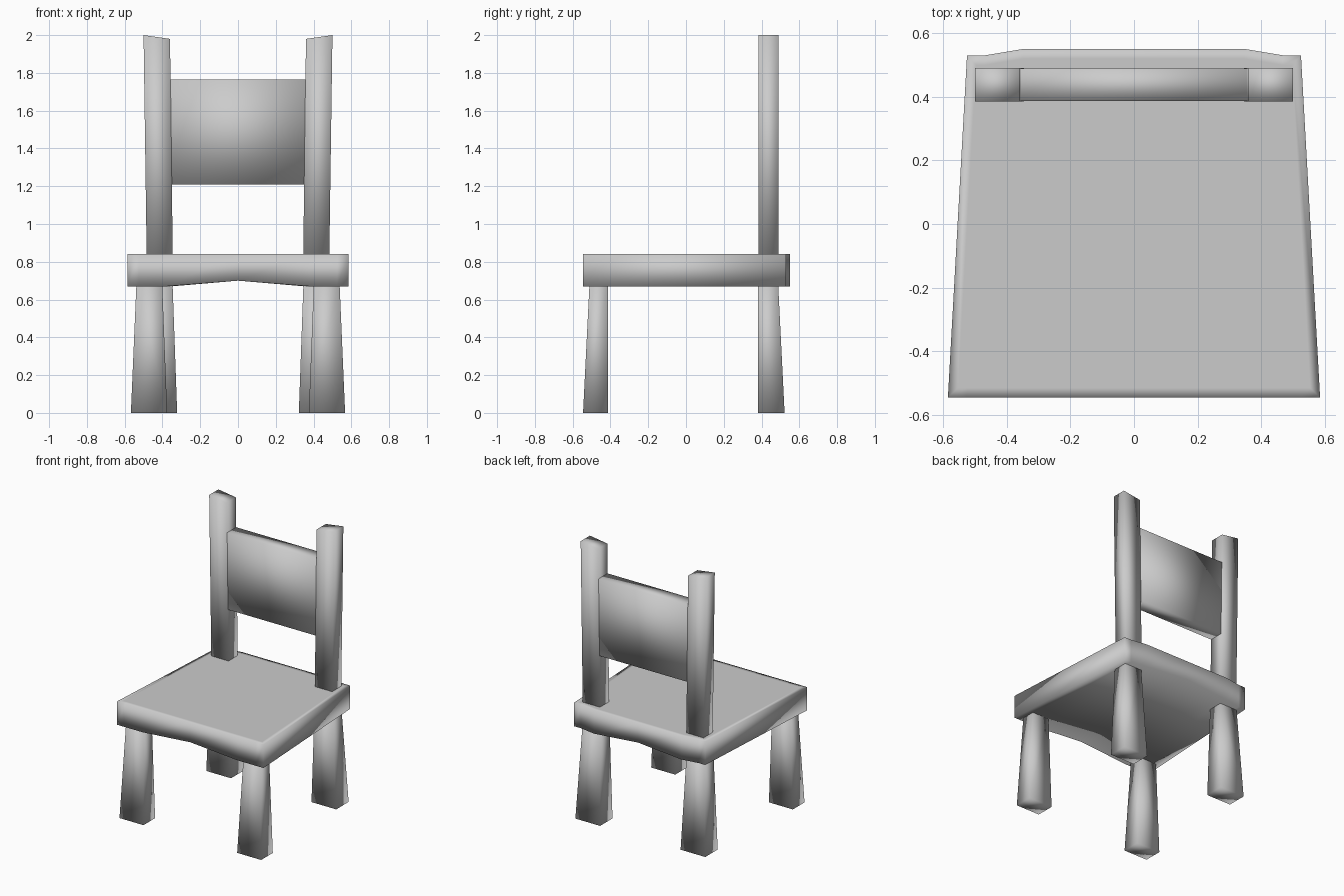
import bpy, bmesh

if "Cube" in bpy.data.objects:
    bpy.data.objects.remove(bpy.data.objects["Cube"])


def make_object(name, bm, mirror=False):
    bmesh.ops.recalc_face_normals(bm, faces=bm.faces)
    for f in bm.faces:
        f.smooth = True
    mesh = bpy.data.meshes.new(name)
    bm.to_mesh(mesh)
    bm.free()
    obj = bpy.data.objects.new(name, mesh)
    bpy.context.collection.objects.link(obj)
    if mirror:
        mod = obj.modifiers.new("Mirror", "MIRROR")
        mod.use_clip = False
        mod.use_mirror_merge = False
    return obj


def tapered_box(name, low, high, mirror=False, slope=0.0):
    """Box between two rectangles, each (x0, x1, y0, y1, z); slope lowers the inner top edge."""
    bm = bmesh.new()
    rings = []
    for (x0, x1, y0, y1, z), drop in ((low, 0.0), (high, slope)):
        pts = ((x0, y0, z - drop), (x1, y0, z), (x1, y1, z), (x0, y1, z - drop))
        rings.append([bm.verts.new(p) for p in pts])
    bm.faces.new(rings[0][::-1])
    bm.faces.new(rings[1])
    for i in range(4):
        j = (i + 1) % 4
        bm.faces.new((rings[0][i], rings[0][j], rings[1][j], rings[1][i]))
    return make_object(name, bm, mirror)


def build_seat():
    # half profile columns: front x, back x, back y, underside z
    half = [(0.585, 0.525, 0.53, 0.67), (0.525, 0.47, 0.53, 0.67),
            (0.38, 0.35, 0.55, 0.67), (0.0, 0.0, 0.55, 0.70)]
    cols = [(-a, -b, y, z) for a, b, y, z in half] + half[-2::-1]
    bm = bmesh.new()
    loops = []
    for fx, bx, by, z in cols:
        pts = ((fx, -0.545, z), (fx, -0.545, 0.84), (bx, by, 0.84), (bx, by, z))
        loops.append([bm.verts.new(p) for p in pts])
    top = []
    for a, b in zip(loops, loops[1:]):
        for i in range(4):
            j = (i + 1) % 4
            f = bm.faces.new((a[i], b[i], b[j], a[j]))
            if i == 1:
                top.append(f)
    bm.faces.new(loops[0])
    bm.faces.new(loops[-1][::-1])
    bmesh.ops.recalc_face_normals(bm, faces=bm.faces)
    # border loop keeps the soft shading close to the rim
    bmesh.ops.inset_region(bm, faces=top, thickness=0.03, use_even_offset=True)
    return make_object("seat", bm)


build_seat()

# legs, splayed outward toward the floor
tapered_box("front_legs", (0.375, 0.567, -0.545, -0.412, 0.0),
            (0.402, 0.537, -0.51, -0.412, 0.70), mirror=True)
tapered_box("back_legs", (0.322, 0.52, 0.38, 0.522, 0.0),
            (0.347, 0.485, 0.38, 0.487, 0.70), mirror=True)

# back posts with slanted tops
tapered_box("back_posts", (0.345, 0.483, 0.385, 0.49, 0.80),
            (0.36, 0.50, 0.385, 0.49, 2.0), mirror=True, slope=0.02)

# panel between the posts
tapered_box("back_panel", (-0.351, 0.351, 0.386, 0.489, 1.21),
            (-0.358, 0.358, 0.386, 0.489, 1.765))
